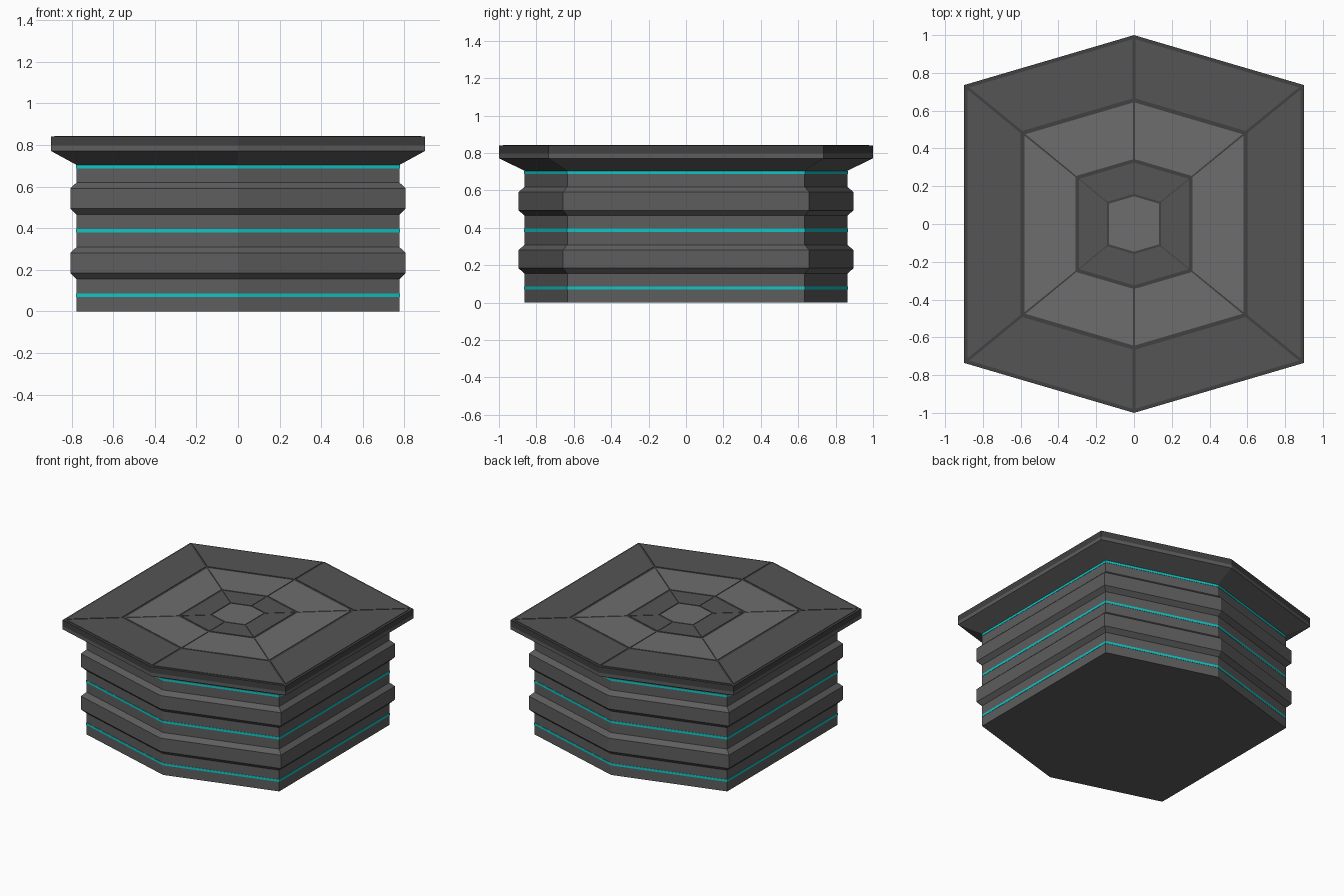
import bpy, bmesh
from mathutils import Vector

if "Cube" in bpy.data.objects:
    bpy.data.objects.remove(bpy.data.objects["Cube"])


def material(name, rgb):
    m = bpy.data.materials.new(name)
    m.diffuse_color = (*rgb, 1)
    m.use_nodes = True
    m.node_tree.nodes["Principled BSDF"].inputs["Base Color"].default_value = m.diffuse_color
    return m


BODY = material("body_grey", (0.11, 0.11, 0.11))
TRIM = material("trim_dark", (0.052, 0.052, 0.052))
DARK = material("panel_dark", (0.09, 0.09, 0.09))
LIGHT = material("panel_light", (0.155, 0.155, 0.155))
TEAL = material("teal_glow", (0.005, 0.56, 0.56))


def hexagon(s):
    """Slightly squashed hexagon whose half width in x is s."""
    k, a = 0.817, 1.111
    return [Vector(p) * s for p in ((1, -k), (1, k), (0, a), (-1, k), (-1, -k), (0, -a))]


def loft(bm, loops, bottom=True, top=True):
    """Bridge a list of (points, z) loops, optionally closing the ends."""
    rings = [[bm.verts.new((p.x, p.y, z)) for p in pts] for pts, z in loops]
    n = len(rings[0])
    for a, b in zip(rings, rings[1:]):
        for i in range(n):
            j = (i + 1) % n
            bm.faces.new((a[i], a[j], b[j], b[i]))
    if bottom:
        bm.faces.new(rings[0][::-1])
    if top:
        bm.faces.new(rings[-1])


def finish(bm, name, mat):
    me = bpy.data.meshes.new(name)
    bm.to_mesh(me)
    bm.free()
    me.materials.append(mat)
    ob = bpy.data.objects.new(name, me)
    bpy.context.collection.objects.link(ob)
    return ob


# Ribbed pedestal with flared collar
profile = [(0.777, 0)]
for z in (0.155, 0.465):
    profile += [(0.777, z), (0.806, z + 0.029), (0.806, z + 0.126), (0.777, z + 0.154)]
profile += [(0.777, 0.705), (0.9, 0.772), (0.9, 0.797)]
bm = bmesh.new()
loft(bm, [(hexagon(s), z) for s, z in profile], top=False)
finish(bm, "pedestal", BODY)

# Top slab
bm = bmesh.new()
loft(bm, [(hexagon(0.9), 0.797), (hexagon(0.9), 0.84)], bottom=False)
finish(bm, "top_slab", TRIM)

# Teal light strips
for i, z in enumerate((0.07, 0.379, 0.687)):
    bm = bmesh.new()
    loft(bm, [(hexagon(0.779), z), (hexagon(0.779), z + 0.017)])
    finish(bm, f"light_strip_{i + 1}", TEAL)


# Inlaid rings of six panels, separated by narrow seams
def panel_ring(name, outer, inner, gap_out, gap_in, mat):
    bm = bmesh.new()
    o, n = hexagon(outer), hexagon(inner)
    for i in range(6):
        j = (i + 1) % 6
        d = (o[j] - o[i]).normalized()
        quad = [o[i] + d * gap_out, o[j] - d * gap_out, n[j] - d * gap_in, n[i] + d * gap_in]
        loft(bm, [(quad, 0.839), (quad, 0.843)])
    finish(bm, name, mat)


panel_ring("outer_panels", 0.882, 0.6, 0.009, 0.009, DARK)
panel_ring("middle_panels", 0.58, 0.31, 0.006, 0.005, LIGHT)
panel_ring("inner_panels", 0.292, 0.143, 0.003, 0.003, DARK)

# Centre panel
bm = bmesh.new()
loft(bm, [(hexagon(0.132), 0.839), (hexagon(0.132), 0.843)])
finish(bm, "centre_panel", LIGHT)
